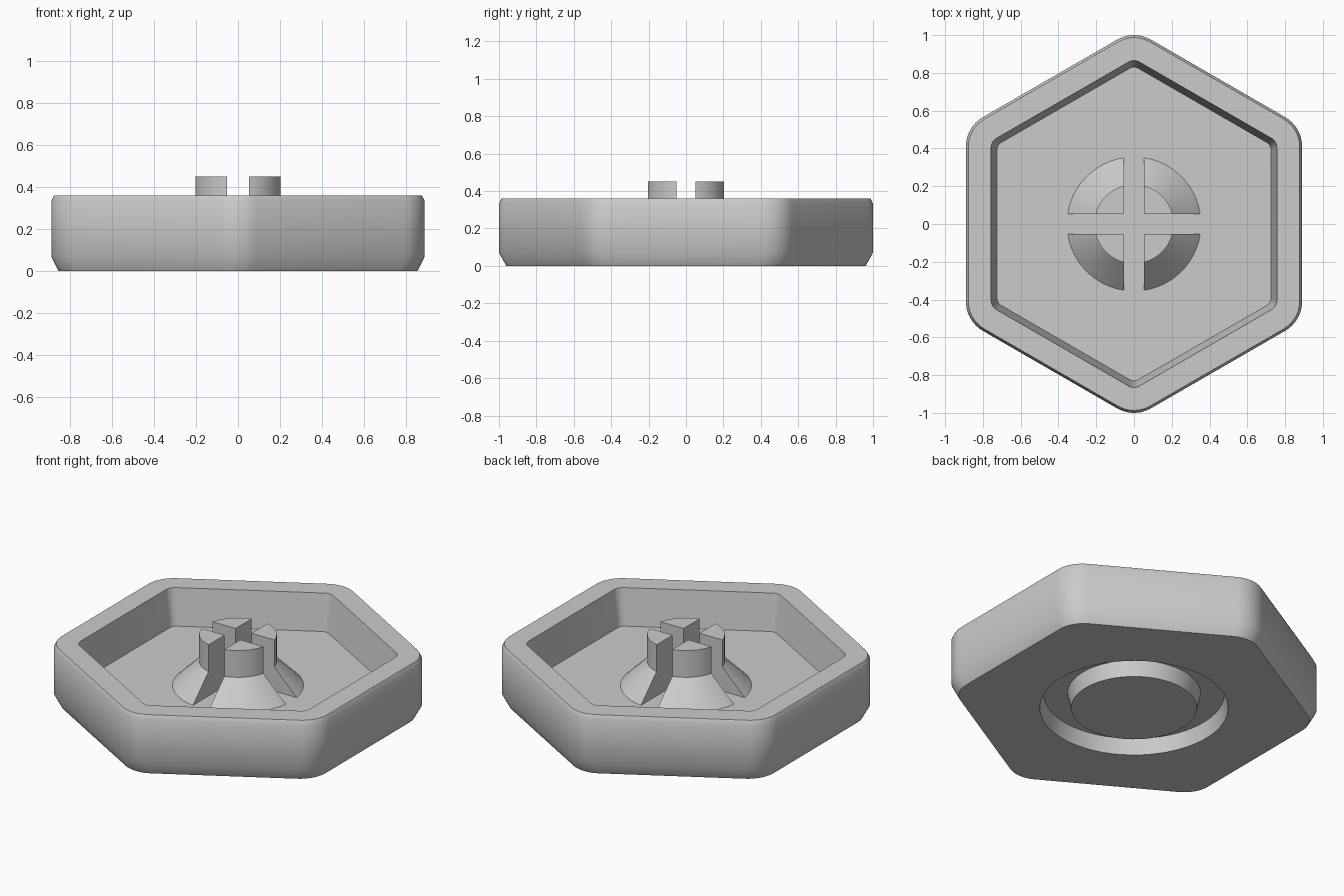
import bpy
import bmesh
from math import cos, sin, tan, asin, pi, radians
from mathutils import Matrix, Vector

cube = bpy.data.objects.get("Cube")
if cube:
    bpy.data.objects.remove(cube, do_unlink=True)

STEPS = 10            # points per hexagon corner
FLOOR = 0.145         # height of the tray floor
SLOT = 0.052          # half width of the slots in the post

grey = bpy.data.materials.new("light grey")
grey.use_nodes = True
grey.diffuse_color = (0.6, 0.6, 0.6, 1)
grey.node_tree.nodes["Principled BSDF"].inputs["Base Color"].default_value = (0.6, 0.6, 0.6, 1)


def hexagon(apothem, radius, z):
    """Rounded hexagon with corners on the y axis."""
    pts = []
    reach = (apothem - radius) / cos(pi / 6)
    for k in range(6):
        corner = pi / 2 + k * pi / 3
        for i in range(STEPS):
            a = corner + (i / (STEPS - 1) - 0.5) * pi / 3
            pts.append(Vector((reach * cos(corner) + radius * cos(a),
                               reach * sin(corner) + radius * sin(a), z)))
    return pts


def circle(radius, z):
    """Circle whose points line up with those of the hexagon."""
    n = 6 * STEPS
    start = pi / 2 - (STEPS - 1) / 2 * 2 * pi / n
    return [Vector((radius * cos(start + 2 * pi * i / n),
                    radius * sin(start + 2 * pi * i / n), z)) for i in range(n)]


def loft(bm, rings):
    """Join rings of points into a closed solid, capped at both ends."""
    loops = [[bm.verts.new(p) for p in ring] for ring in rings]
    n = len(loops[0])
    for low, high in zip(loops, loops[1:]):
        for i in range(n):
            j = (i + 1) % n
            bm.faces.new((low[i], low[j], high[j], high[i]))
    bm.faces.new(loops[0][::-1])
    bm.faces.new(loops[-1])


def finish(bm, name):
    bmesh.ops.recalc_face_normals(bm, faces=bm.faces)
    mesh = bpy.data.meshes.new(name)
    bm.to_mesh(mesh)
    bm.free()
    mesh.materials.append(grey)
    obj = bpy.data.objects.new(name, mesh)
    bpy.context.collection.objects.link(obj)
    bpy.ops.object.select_all(action="DESELECT")
    obj.select_set(True)
    bpy.context.view_layer.objects.active = obj
    bpy.ops.object.shade_smooth_by_angle(angle=radians(30))
    return obj


# Hexagonal tray, from the underside round groove out and over to the floor
tray = bmesh.new()
loft(tray, [
    circle(0.34, 0), circle(0.36, 0.09), circle(0.49, 0.09), circle(0.51, 0),
    hexagon(0.855, 0.17, 0), hexagon(0.89, 0.18, 0.07),
    hexagon(0.89, 0.18, 0.335), hexagon(0.877, 0.17, 0.36),
    hexagon(0.757, 0.06, 0.36), hexagon(0.725, 0.045, FLOOR),
])
finish(tray, "hexagonal_tray")


# Slotted post: four quarter pieces with a flared foot
def quarter(radius, z):
    edge = asin(SLOT / radius)
    pts = [Vector((SLOT, SLOT, z))]
    for i in range(13):
        a = edge + (pi / 2 - 2 * edge) * i / 12
        pts.append(Vector((radius * cos(a), radius * sin(a), z)))
    return pts


post = bmesh.new()
profile = [(0.36, FLOOR - 0.005), (0.355, FLOOR), (0.21, 0.29), (0.21, 0.45)]
for k in range(4):
    turn = Matrix.Rotation(k * pi / 2, 3, "Z")
    loft(post, [[turn @ p for p in quarter(r, z)] for r, z in profile])
finish(post, "slotted_post")
